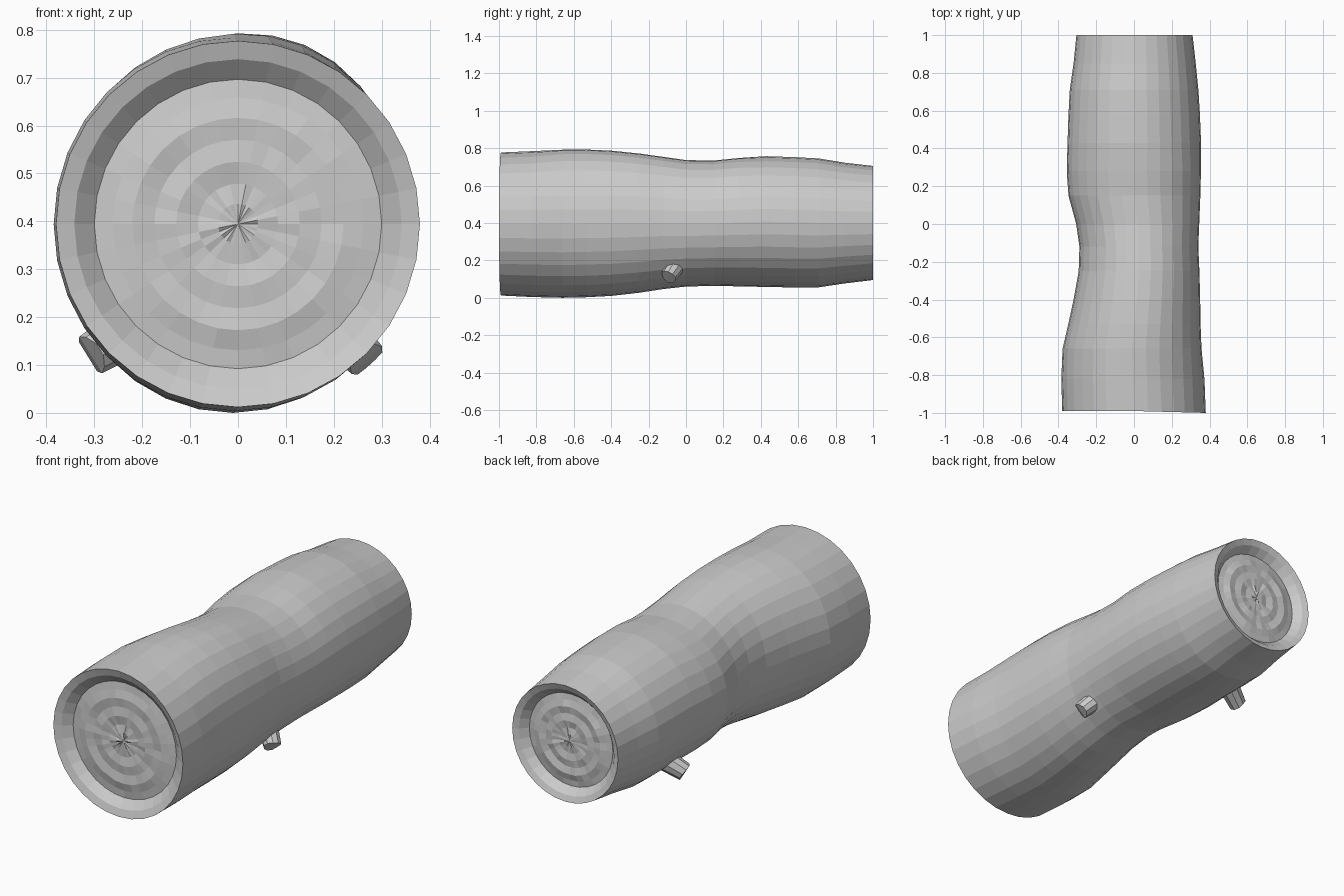
import bpy, bmesh, math, random
from mathutils import Vector

if "Cube" in bpy.data.objects:
    bpy.data.objects.remove(bpy.data.objects["Cube"])

random.seed(4)
SIDES = 32

# log outline stations: y, x min, x max, z min, z max
STATIONS = [
    (-0.99, -0.38, 0.38, 0.012, 0.777),
    (-0.82, -0.385, 0.373, 0.004, 0.784),
    (-0.66, -0.378, 0.357, 0.0, 0.788),
    (-0.53, -0.348, 0.352, 0.003, 0.789),
    (-0.40, -0.32, 0.35, 0.01, 0.783),
    (-0.25, -0.293, 0.346, 0.027, 0.768),
    (-0.12, -0.289, 0.34, 0.047, 0.75),
    (0.0, -0.306, 0.345, 0.06, 0.733),
    (0.15, -0.347, 0.351, 0.064, 0.731),
    (0.28, -0.356, 0.354, 0.061, 0.744),
    (0.43, -0.352, 0.355, 0.058, 0.757),
    (0.58, -0.347, 0.349, 0.055, 0.752),
    (0.71, -0.34, 0.341, 0.056, 0.745),
    (0.85, -0.32, 0.327, 0.077, 0.722),
    (1.0, -0.305, 0.31, 0.095, 0.705),
]
# sawn end rings: radius factor, depth into the log
END_RINGS = [(0.9, 0.012), (0.79, 0.05), (0.69, 0.045), (0.58, 0.036),
             (0.46, 0.042), (0.34, 0.037), (0.22, 0.042), (0.11, 0.038)]


def ring(bm, station, factor=1.0, shift=0.0, bulge=0.0):
    y, x0, x1, z0, z1 = station
    verts = []
    for i in range(SIDES):
        a = 2 * math.pi * i / SIDES
        f = factor * (1 + bulge * max(0, math.cos(a - math.radians(55))) ** 6)
        verts.append(bm.verts.new(((x0 + x1) / 2 + math.cos(a) * f * (x1 - x0) / 2,
                                   y + shift,
                                   (z0 + z1) / 2 + math.sin(a) * f * (z1 - z0) / 2)))
    return verts


def bridge(bm, a, b):
    n = len(a)
    for i in range(n):
        j = (i + 1) % n
        bm.faces.new((a[i], a[j], b[j], b[i]))


def finish(bm, name):
    bmesh.ops.recalc_face_normals(bm, faces=bm.faces[:])
    mesh = bpy.data.meshes.new(name)
    bm.to_mesh(mesh)
    bm.free()
    obj = bpy.data.objects.new(name, mesh)
    bpy.context.collection.objects.link(obj)
    return obj


# log trunk with recessed, ringed ends
bm = bmesh.new()
rings = [ring(bm, s, bulge=0.03 if -0.75 < s[0] < 0.4 else 0.0) for s in STATIONS]
for v in rings[0]:
    v.co.y -= 0.01 * max(0, v.co.x / 0.38)
for a, b in zip(rings, rings[1:]):
    bridge(bm, a, b)
for station, outer, inward in ((STATIONS[0], rings[0], 1), (STATIONS[-1], rings[-1], -1)):
    prev = outer
    for k, (factor, depth) in enumerate(END_RINGS):
        cur = ring(bm, station, factor, inward * depth)
        if k > 1:
            for v in cur:
                v.co.y += random.uniform(-0.003, 0.003)
        bridge(bm, prev, cur)
        prev = cur
    y, x0, x1, z0, z1 = station
    centre = bm.verts.new(((x0 + x1) / 2, y + inward * 0.037, (z0 + z1) / 2))
    for i in range(SIDES):
        bm.faces.new((prev[i], prev[(i + 1) % SIDES], centre))
finish(bm, "log_trunk")


# broken branch stubs
def stub(name, base, tip, r_base, r_tip, sides=10):
    base, tip = Vector(base), Vector(tip)
    axis = (tip - base).normalized()
    u = axis.cross(Vector((0, 1, 0))).normalized()
    w = axis.cross(u)
    bm = bmesh.new()
    loops = []
    for centre, r, slant in ((base, r_base, 0), (tip, r_tip, 0.012)):
        loop = []
        for i in range(sides):
            a = 2 * math.pi * i / sides
            loop.append(bm.verts.new(centre + u * math.cos(a) * r + w * math.sin(a) * r
                                     + axis * slant * abs(math.cos(a))))
        loops.append(loop)
    bridge(bm, loops[0], loops[1])
    bm.faces.new(loops[0])
    # tip is split along a crease
    half = sides // 2
    bm.faces.new(loops[1][:half + 1])
    bm.faces.new(loops[1][half:] + loops[1][:1])
    finish(bm, name)


stub("right_branch_stub", (0.17, -0.02, 0.22), (0.262, -0.09, 0.118), 0.055, 0.043)
stub("left_branch_stub", (-0.18, 0.50, 0.20), (-0.298, 0.45, 0.127), 0.058, 0.045)
